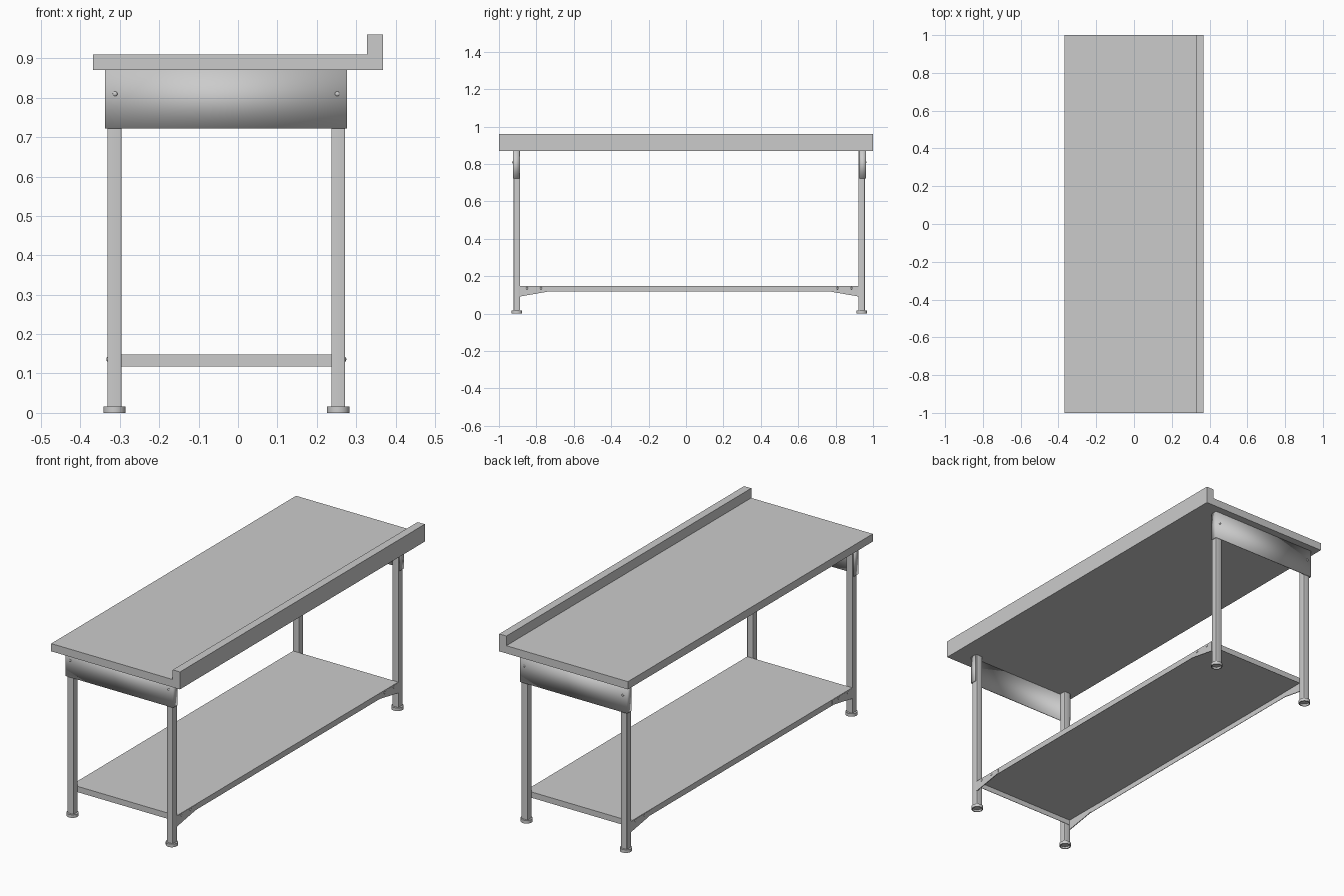
import bpy, bmesh, math
from mathutils import Matrix, Vector

if "Cube" in bpy.data.objects:
    bpy.data.objects.remove(bpy.data.objects["Cube"])

LEG_X = (-0.3135, 0.2545)      # leg centre lines
LEG_Y = (-0.904, 0.939)
LEG = 0.035
TOP_Z = 0.87                   # underside of worktop


def finish(bm, name, smooth=None):
    bmesh.ops.recalc_face_normals(bm, faces=bm.faces)
    me = bpy.data.meshes.new(name)
    bm.to_mesh(me)
    bm.free()
    ob = bpy.data.objects.new(name, me)
    bpy.context.collection.objects.link(ob)
    if smooth:
        bpy.ops.object.select_all(action='DESELECT')
        ob.select_set(True)
        bpy.context.view_layer.objects.active = ob
        bpy.ops.object.shade_smooth_by_angle(angle=math.radians(smooth))
    return ob


def box_bm(lo, hi):
    bm = bmesh.new()
    lo, hi = Vector(lo), Vector(hi)
    m = Matrix.Translation((lo + hi) / 2) @ Matrix.Diagonal((*(hi - lo), 1))
    bmesh.ops.create_cube(bm, size=1, matrix=m)
    return bm


def prism(name, pts, vec, smooth=None):
    """Extrude a closed outline of 3D points along vec."""
    bm = bmesh.new()
    face = bm.faces.new([bm.verts.new(p) for p in pts])
    ext = bmesh.ops.extrude_face_region(bm, geom=[face], use_keep_orig=True)
    bmesh.ops.translate(bm, vec=vec,
                        verts=[v for v in ext['geom'] if isinstance(v, bmesh.types.BMVert)])
    return finish(bm, name, smooth)


def recess_bottom(bm, rim, depth):
    """Hollow the downward face, leaving a thin rim."""
    bm.normal_update()
    face = min(bm.faces, key=lambda f: f.normal.z)
    bmesh.ops.inset_region(bm, faces=[face], thickness=rim)
    ext = bmesh.ops.extrude_face_region(bm, geom=[face])
    bmesh.ops.translate(bm, vec=(0, 0, depth),
                        verts=[v for v in ext['geom'] if isinstance(v, bmesh.types.BMVert)])
    if face.is_valid:
        bmesh.ops.delete(bm, geom=[face], context='FACES_ONLY')


def screw(name, loc, axis, r=0.006):
    """Domed screw head: flattened sphere facing along axis."""
    bm = bmesh.new()
    rot = Vector((0, 0, 1)).rotation_difference(Vector(axis)).to_matrix().to_4x4()
    bmesh.ops.create_uvsphere(bm, u_segments=16, v_segments=8, radius=r,
                              matrix=Matrix.Translation(loc) @ rot @ Matrix.Diagonal((1, 1, 0.5, 1)))
    finish(bm, name, 60)


# worktop with upstand along the +x edge
prism("worktop", [(x, -1, z) for x, z in
                  ((-0.368, 0.87), (0.368, 0.87), (0.368, 0.96),
                   (0.327, 0.96), (0.327, 0.91), (-0.368, 0.91))], (0, 2, 0))

# legs and feet
for x in LEG_X:
    for y in LEG_Y:
        h = LEG / 2
        bm = box_bm((x - h, y - h, 0.012), (x + h, y + h, TOP_Z))
        upright = [e for e in bm.edges if abs(e.verts[0].co.z - e.verts[1].co.z) > 0.1]
        bmesh.ops.bevel(bm, geom=upright, offset=0.003, segments=3, profile=0.5, affect='EDGES')
        finish(bm, "leg", 40)
        bm = bmesh.new()
        bmesh.ops.create_cone(bm, cap_ends=True, segments=32, radius1=0.0285, radius2=0.0285,
                              depth=0.016, matrix=Matrix.Translation((x, y, 0.008)))
        recess_bottom(bm, 0.005, 0.010)
        finish(bm, "foot", 40)

# end aprons: folded sheet wrapping the outside of each leg pair
X0, X1, T = -0.337, 0.277, 0.004
for y, s in ((-0.926, -1), (0.962, 1)):
    back, inner = y - s * 0.035, y - s * T
    outline = [(X0, back), (X0, y), (X1, y), (X1, back),
               (X1 - T, back), (X1 - T, inner), (X0 + T, inner), (X0 + T, back)]
    apron = prism("end_apron", [(px, py, 0.722) for px, py in outline], (0, 0, TOP_Z - 0.722))
    apron.data.shade_smooth()
    for x in (-0.312, 0.252):
        screw("apron_screw", (x, y, 0.81), (0, s, 0))

# lower shelf: folded tray, open underneath
SX0, SX1, SY0, SY1 = -0.330, 0.271, -0.887, 0.922
bm = box_bm((SX0, SY0, 0.118), (SX1, SY1, 0.148))
recess_bottom(bm, 0.003, 0.027)
finish(bm, "lower_shelf")

# tapered gusset plates at the shelf corners
for x, s in ((SX0, -1), (SX1, 1)):
    for y, d in ((SY0, 1), (SY1, -1)):
        pts = [(x - s * 0.003, y + d * a, z) for a, z in
               ((0, 0.092), (0.155, 0.119), (0.165, 0.124), (0.165, 0.146), (0, 0.146))]
        prism("shelf_gusset", pts, (s * 0.004, 0, 0))
        for a in (0.037, 0.112):
            screw("gusset_screw", (x + s * 0.001, y + d * a, 0.136), (s, 0, 0))
